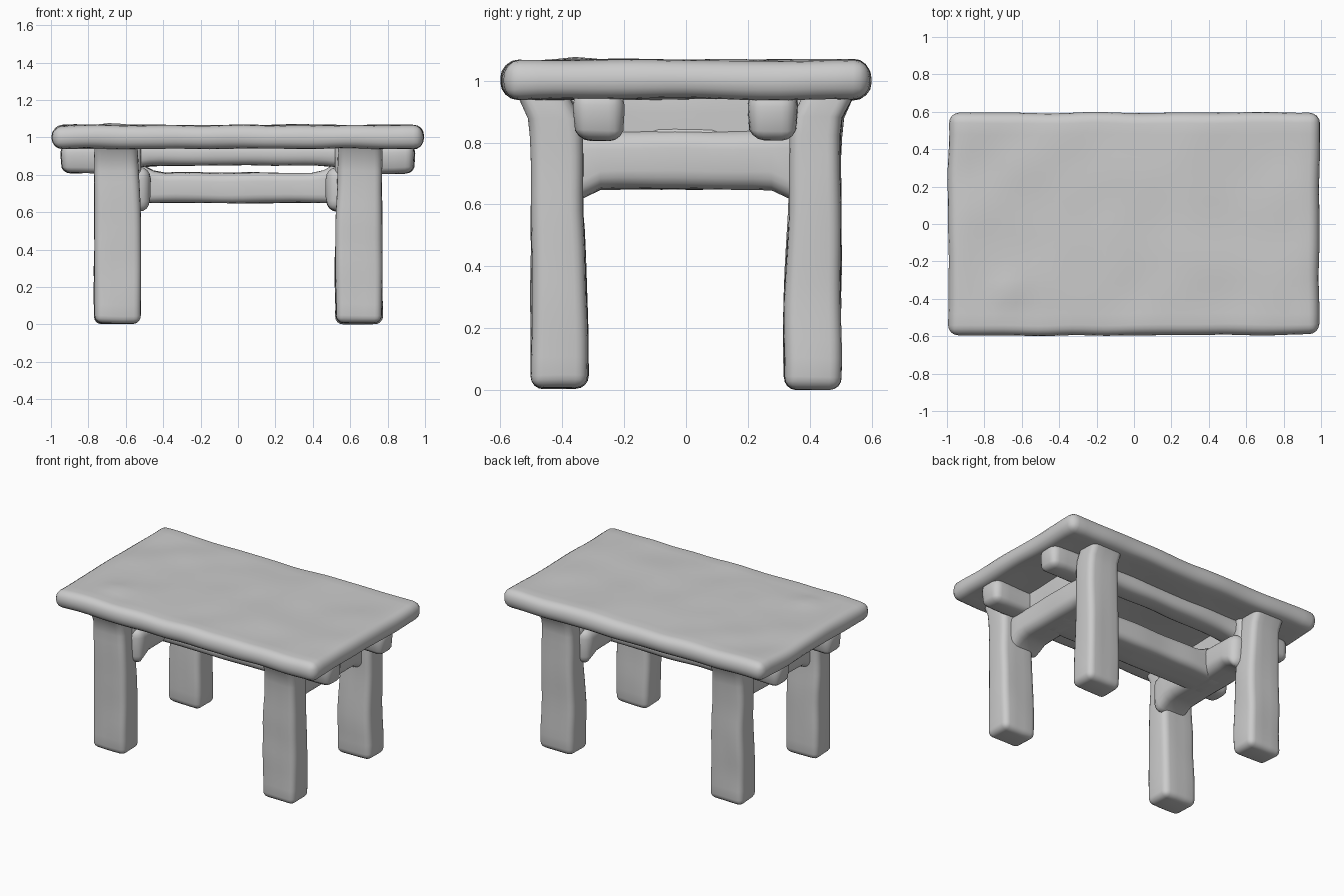
import bpy
import bmesh
from mathutils import Vector, noise

cube = bpy.data.objects.get("Cube")
if cube:
    bpy.data.objects.remove(cube, do_unlink=True)

stone = bpy.data.materials.new("plain grey")
stone.use_nodes = True
GREY = (0.6, 0.6, 0.6, 1)
stone.diffuse_color = GREY
stone.node_tree.nodes["Principled BSDF"].inputs["Base Color"].default_value = GREY
stone.node_tree.nodes["Principled BSDF"].inputs["Roughness"].default_value = 0.7


def worn_block(name, low, high, radius, shape=None, wobble=0.008, step=0.06):
    """Rounded box, sliced evenly so it can be bent and roughened by hand."""
    low, high = Vector(low), Vector(high)
    bm = bmesh.new()
    bmesh.ops.create_cube(bm, size=1)
    for v in bm.verts:
        v.co = (low + high) / 2 + v.co * (high - low)
    bmesh.ops.bevel(bm, geom=bm.edges[:], offset=radius, segments=4,
                    profile=0.5, affect='EDGES')
    for axis in range(3):
        start, end = low[axis] + radius, high[axis] - radius
        count = max(1, round((end - start) / step))
        normal = Vector((0, 0, 0))
        normal[axis] = 1
        for i in range(1, count):
            point = Vector((0, 0, 0))
            point[axis] = start + (end - start) * i / count
            bmesh.ops.bisect_plane(bm, geom=bm.verts[:] + bm.edges[:] + bm.faces[:],
                                   plane_co=point, plane_no=normal)
    for v in bm.verts:
        if shape:
            shape(v.co)
        v.co += noise.noise_vector(v.co * 4) * wobble
    bmesh.ops.recalc_face_normals(bm, faces=bm.faces[:])
    mesh = bpy.data.meshes.new(name)
    bm.to_mesh(mesh)
    bm.free()
    mesh.materials.append(stone)
    mesh.shade_smooth()
    obj = bpy.data.objects.new(name, mesh)
    bpy.context.collection.objects.link(obj)
    return obj


def ease(value, start, end):
    t = min(1, max(0, (value - start) / (end - start)))
    return t * t


# Slab top with a small raised knot
def knot(co):
    if co.z > 1.0:
        d = (co.xy - Vector((-0.68, -0.36))).length
        co.z += 0.015 * max(0, 1 - d / 0.12)


worn_block("table_top", (-0.99, -0.595, 0.94), (0.99, 0.595, 1.065), 0.055, knot)


# Legs flare outwards under the slab and taper slightly on the inside
def leg_shape(co):
    side = 1 if co.y > 0 else -1
    co.y += side * 0.05 * ease(co.z, 0.84, 0.96)
    if abs(co.y) < 0.4:
        co.y += side * 0.02 * ease(co.z, 0.1, 0.6)
    if abs(co.x) < 0.6:
        co.x *= 1 + 0.03 * ease(co.z, 0.3, 0.9)


for sx, side in ((-1, "right"), (1, "left")):
    for sy, end in ((-1, "front"), (1, "back")):
        xs = sorted((sx * 0.52, sx * 0.77))
        ys = sorted((sy * 0.315, sy * 0.5))
        worn_block(f"{end}_{side}_leg", (xs[0], ys[0], 0.005),
                   (xs[1], ys[1], 0.98), 0.04, leg_shape)


# Long rails under the slab, thicker where they stick out past the legs
def rail_shape(co):
    if co.z < 0.9:
        co.z -= 0.04 * ease(abs(co.x), 0.4, 0.65)


for sy, end in ((-1, "front"), (1, "back")):
    ys = sorted((sy * 0.2, sy * 0.36))
    worn_block(f"{end}_rail", (-0.945, ys[0], 0.85), (0.945, ys[1], 0.97),
               0.05, rail_shape)


# Cross beams joining each pair of legs, with rounded haunches at the legs
def beam_shape(co):
    if co.z < 0.72:
        co.z -= 0.05 * ease(abs(co.y), 0.26, 0.36)


for sx, side in ((-1, "right"), (1, "left")):
    xs = sorted((sx * 0.47, sx * 0.71))
    worn_block(f"{side}_cross_beam", (xs[0], -0.4, 0.65), (xs[1], 0.4, 0.84),
               0.06, beam_shape)
    xs = sorted((sx * 0.52, sx * 0.67))
    worn_block(f"{side}_end_panel", (xs[0], -0.4, 0.76), (xs[1], 0.4, 0.98), 0.03)


# Low stretcher running between the cross beams
def stretcher_shape(co):
    if co.z > 0.75:
        co.z += 0.05 * ease(abs(co.x), 0.38, 0.52)


worn_block("centre_stretcher", (-0.68, -0.13, 0.65), (0.68, 0.13, 0.81),
           0.045, stretcher_shape)
